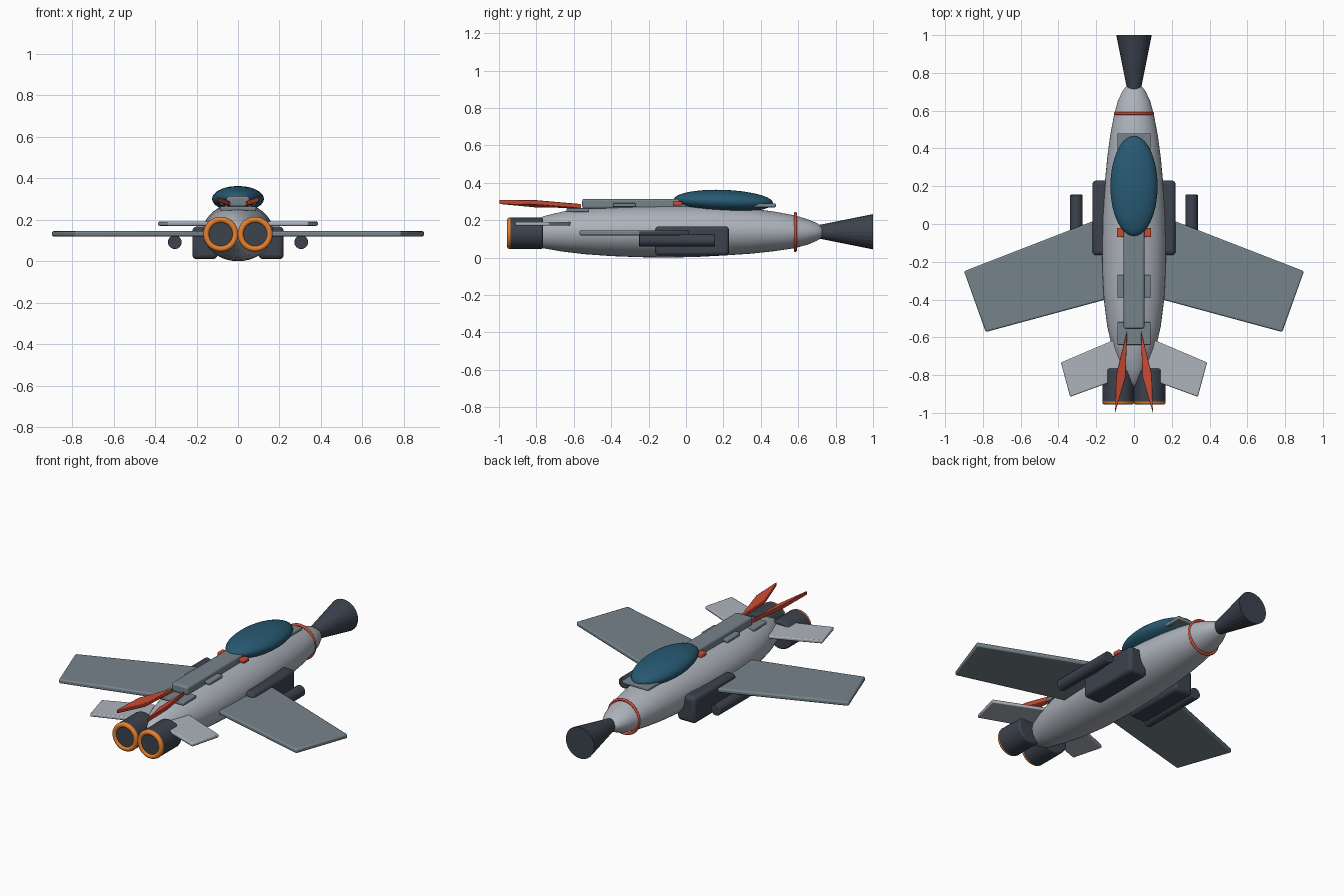
import bpy, bmesh, math
from mathutils import Matrix

if "Cube" in bpy.data.objects:
    bpy.data.objects.remove(bpy.data.objects["Cube"])


def material(name, rgb):
    m = bpy.data.materials.new(name)
    m.diffuse_color = (*rgb, 1)
    m.use_nodes = True
    m.node_tree.nodes["Principled BSDF"].inputs["Base Color"].default_value = m.diffuse_color
    return m


HULL = material("hull_grey", (0.42, 0.45, 0.50))
WING = material("wing_grey", (0.18, 0.23, 0.26))
DARK = material("dark_slate", (0.045, 0.055, 0.075))
GLASS = material("blue_glass", (0.02, 0.10, 0.17))
RED = material("red", (0.60, 0.07, 0.035))
ORANGE = material("orange", (0.80, 0.22, 0.025))


def finish(name, bm, mat, bevel=0, segments=3, smooth=35):
    bmesh.ops.recalc_face_normals(bm, faces=bm.faces)
    me = bpy.data.meshes.new(name)
    bm.to_mesh(me)
    bm.free()
    ob = bpy.data.objects.new(name, me)
    bpy.context.collection.objects.link(ob)
    me.materials.append(mat)
    if bevel:
        mod = ob.modifiers.new("bevel", 'BEVEL')
        mod.width, mod.segments, mod.limit_method = bevel, segments, 'ANGLE'
    bpy.ops.object.select_all(action='DESELECT')
    ob.select_set(True)
    bpy.context.view_layer.objects.active = ob
    bpy.ops.object.shade_smooth_by_angle(angle=math.radians(smooth))
    return ob


def box(name, lo, hi, mat, bevel=0.01):
    bm = bmesh.new()
    bmesh.ops.create_cube(bm, size=1)
    for v in bm.verts:
        v.co = [(a + b) / 2 + c * (b - a) for a, b, c in zip(lo, hi, v.co)]
    return finish(name, bm, mat, bevel)


def tube(name, x, z, y0, y1, r0, r1, mat, bevel=0, sides=32, smooth=35):
    """Cylinder or cone along y."""
    bm = bmesh.new()
    m = Matrix.Translation((x, (y0 + y1) / 2, z)) @ Matrix.Rotation(-math.pi / 2, 4, 'X')
    bmesh.ops.create_cone(bm, cap_ends=True, segments=sides, radius1=r0, radius2=r1,
                          depth=y1 - y0, matrix=m)
    return finish(name, bm, mat, bevel, smooth=smooth)


def ring(name, loc, major, minor, mat):
    bpy.ops.mesh.primitive_torus_add(major_radius=major, minor_radius=minor, major_segments=40,
                                     minor_segments=12, location=loc, rotation=(math.pi / 2, 0, 0))
    ob = bpy.context.object
    ob.name = name
    ob.data.materials.append(mat)
    bpy.ops.object.shade_smooth()
    return ob


def plate(name, pts, thick, mat, bevel):
    """Slab from an outline of 3D points, thickened in z."""
    bm = bmesh.new()
    low = [bm.verts.new((x, y, z - thick / 2)) for x, y, z in pts]
    face = bm.faces.new(low)
    top = bmesh.ops.extrude_face_region(bm, geom=[face])["geom"]
    bmesh.ops.translate(bm, vec=(0, 0, thick),
                        verts=[v for v in top if isinstance(v, bmesh.types.BMVert)])
    return finish(name, bm, mat, bevel, 2)


# fuselage: elliptical sections (y, half width, z bottom, z top)
sections = [(-0.87, 0.008, 0.125, 0.145), (-0.84, 0.035, 0.09, 0.18), (-0.765, 0.078, 0.05, 0.22),
            (-0.66, 0.115, 0.032, 0.246), (-0.54, 0.142, 0.018, 0.262), (-0.4, 0.16, 0.008, 0.272),
            (-0.25, 0.168, 0.002, 0.278), (-0.1, 0.17, 0.0, 0.28), (0.05, 0.166, 0.003, 0.28),
            (0.2, 0.156, 0.011, 0.274), (0.35, 0.142, 0.021, 0.262), (0.47, 0.126, 0.034, 0.246),
            (0.58, 0.105, 0.05, 0.226), (0.65, 0.086, 0.069, 0.205), (0.70, 0.063, 0.09, 0.184),
            (0.725, 0.045, 0.106, 0.168), (0.738, 0.02, 0.125, 0.149)]
bm = bmesh.new()
N = 40
loops = []
for y, rx, z0, z1 in sections:
    loops.append([bm.verts.new((rx * math.cos(2 * math.pi * i / N), y,
                                (z0 + z1) / 2 + (z1 - z0) / 2 * math.sin(2 * math.pi * i / N)))
                  for i in range(N)])
for a, b in zip(loops, loops[1:]):
    for i in range(N):
        bm.faces.new((a[i], a[(i + 1) % N], b[(i + 1) % N], b[i]))
bm.faces.new(loops[0])
bm.faces.new(loops[-1])
finish("fuselage", bm, HULL, smooth=60)

# nose cone and ring
tube("nose_cone", 0, 0.138, 0.70, 1.0, 0.034, 0.094, DARK, sides=24, smooth=10)
ring("nose_ring", (0, 0.585, 0.137), 0.099, 0.008, RED)

# canopy
bm = bmesh.new()
bmesh.ops.create_uvsphere(bm, u_segments=40, v_segments=20, radius=1,
                          matrix=Matrix.Translation((0, 0.2, 0.301))
                          @ Matrix.Rotation(math.radians(-2), 4, 'X')
                          @ Matrix.Diagonal((0.125, 0.265, 0.061, 1)))
finish("canopy", bm, GLASS, smooth=60)

# spine and back panels
box("spine", (-0.055, -0.555, 0.262), (0.055, 0.1, 0.314), WING, 0.012)
for i, (y, z) in enumerate([(0.42, 0.279), (-0.33, 0.281), (-0.58, 0.254)]):
    box(f"back_panel_{i + 1}", (-0.088, y - 0.06, z - 0.01), (0.088, y + 0.06, z + 0.01), WING, 0.005)

for side, s in (("left", -1), ("right", 1)):
    # wings and tailplanes
    plate(f"{side}_wing", [(s * x, y, 0.132) for x, y in
                           ((0.05, 0.08), (0.9, -0.25), (0.785, -0.572), (0.05, -0.373))],
          0.026, WING, 0.008)
    plate(f"{side}_tailplane", [(s * x, y, 0.181) for x, y in
                                ((0.05, -0.59), (0.387, -0.733), (0.338, -0.915), (0.05, -0.81))],
          0.02, HULL, 0.006)
    # intakes and underwing pods
    box(f"{side}_intake", (min(s * 0.1, s * 0.22), -0.165, 0.01),
        (max(s * 0.1, s * 0.22), 0.23, 0.167), DARK, 0.02)
    tube(f"{side}_pod", s * 0.305, 0.092, -0.25, 0.155, 0.033, 0.033, DARK, 0.004)
    # engines
    tube(f"{side}_engine", s * 0.083, 0.13, -0.948, -0.765, 0.084, 0.084, DARK, 0.01)
    ring(f"{side}_engine_ring", (s * 0.083, -0.942, 0.13), 0.07, 0.0145, ORANGE)
    # red tail blades and canopy latches
    plate(f"{side}_tail_blade", [(s * x, y, z) for x, y, z in
                                 ((0.036, -0.56, 0.275), (0.045, -0.81, 0.28),
                                  (0.10, -1.0, 0.298), (0.095, -0.80, 0.296))],
          0.024, RED, 0.003)
    box(f"{side}_canopy_latch", (min(s * 0.05, s * 0.09), -0.07, 0.278),
        (max(s * 0.05, s * 0.09), -0.02, 0.3), RED, 0.005)
